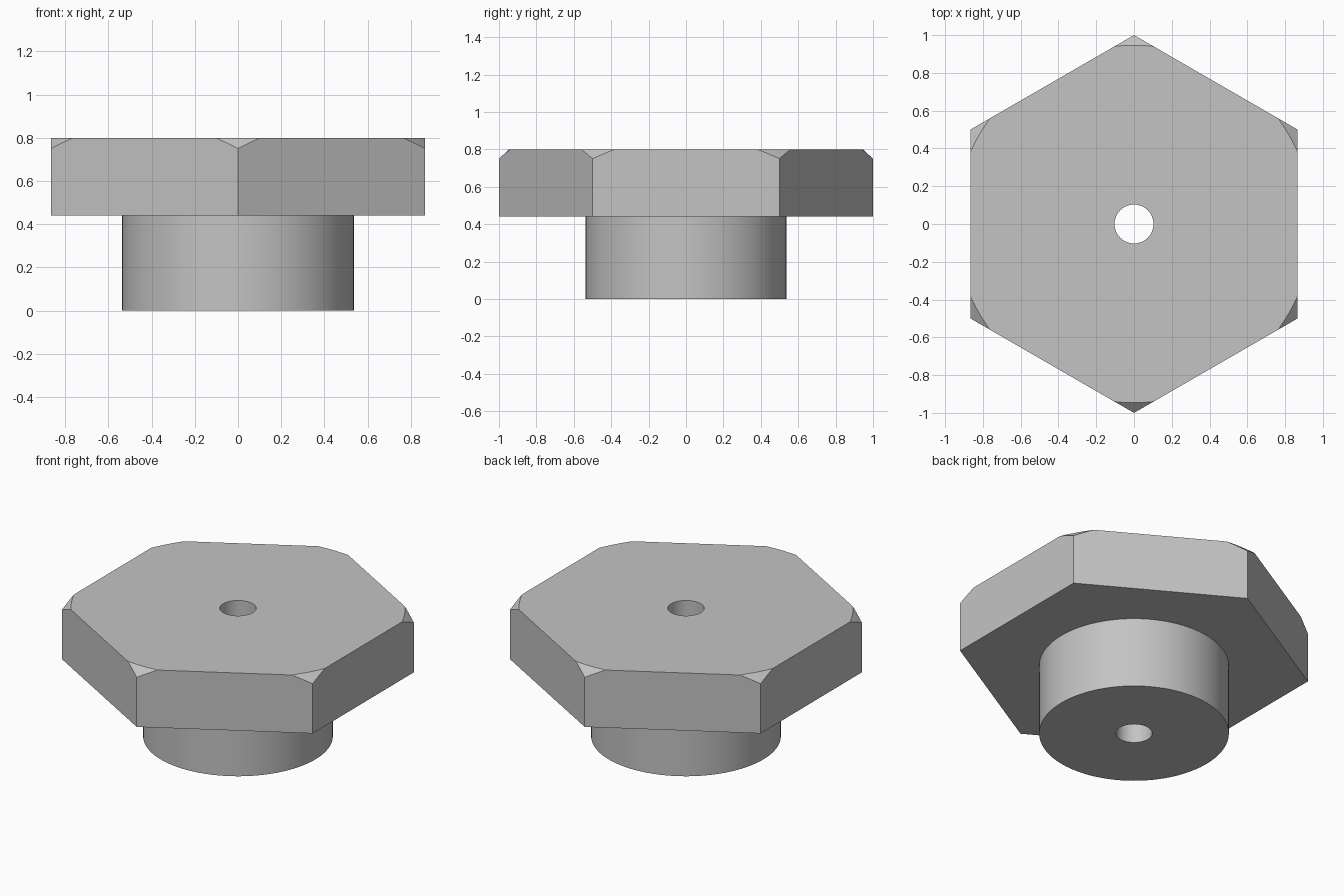
import bpy
import math

default_cube = bpy.data.objects.get("Cube")
if default_cube:
    bpy.data.objects.remove(default_cube, do_unlink=True)

HEAD_BOTTOM, HEAD_TOP = 0.44, 0.80
SHANK_RADIUS, BORE_RADIUS = 0.537, 0.103
CHAMFER_RADIUS, CHAMFER_SLOPE = 0.946, 1.08


def frustum(name, sides, r_low, r_high, z_low, z_high):
    """Upright solid with its first corner on the y axis."""
    bpy.ops.mesh.primitive_cone_add(
        vertices=sides, radius1=r_low, radius2=r_high,
        depth=z_high - z_low, location=(0, 0, (z_low + z_high) / 2))
    obj = bpy.context.object
    obj.name = obj.data.name = name
    return obj


def combine(target, tool, operation):
    """Apply a boolean and discard the tool."""
    tool.hide_render = True
    mod = target.modifiers.new(operation.title(), 'BOOLEAN')
    mod.operation = operation
    mod.solver = 'EXACT'
    mod.object = tool
    bpy.context.view_layer.objects.active = target
    bpy.ops.object.modifier_apply(modifier=mod.name)
    bpy.data.objects.remove(tool, do_unlink=True)


def chamfer_radius(z):
    return CHAMFER_RADIUS + (HEAD_TOP - z) * CHAMFER_SLOPE


# Hexagonal head, corners trimmed by a cone
bolt = frustum("hex_head_plug", 6, 1, 1, HEAD_BOTTOM, HEAD_TOP)
z0, z1 = HEAD_BOTTOM - 0.1, HEAD_TOP + 0.1
combine(bolt, frustum("chamfer_cone", 192, chamfer_radius(z0),
                      chamfer_radius(z1), z0, z1), 'INTERSECT')

# Round shank, overlapping into the head
combine(bolt, frustum("shank", 128, SHANK_RADIUS, SHANK_RADIUS,
                      0, HEAD_BOTTOM + 0.1), 'UNION')

# Bore through the whole part
combine(bolt, frustum("bore", 64, BORE_RADIUS, BORE_RADIUS,
                      -0.1, HEAD_TOP + 0.1), 'DIFFERENCE')

# Single grey material
grey = bpy.data.materials.new("plain_grey")
grey.use_nodes = True
colour = (0.55, 0.55, 0.55, 1)
grey.diffuse_color = colour
grey.node_tree.nodes["Principled BSDF"].inputs["Base Color"].default_value = colour
bolt.data.materials.clear()
bolt.data.materials.append(grey)

# Smooth round walls, crisp edges
bpy.ops.object.select_all(action='DESELECT')
bolt.select_set(True)
bpy.context.view_layer.objects.active = bolt
bpy.ops.object.shade_smooth_by_angle(angle=math.radians(30))
